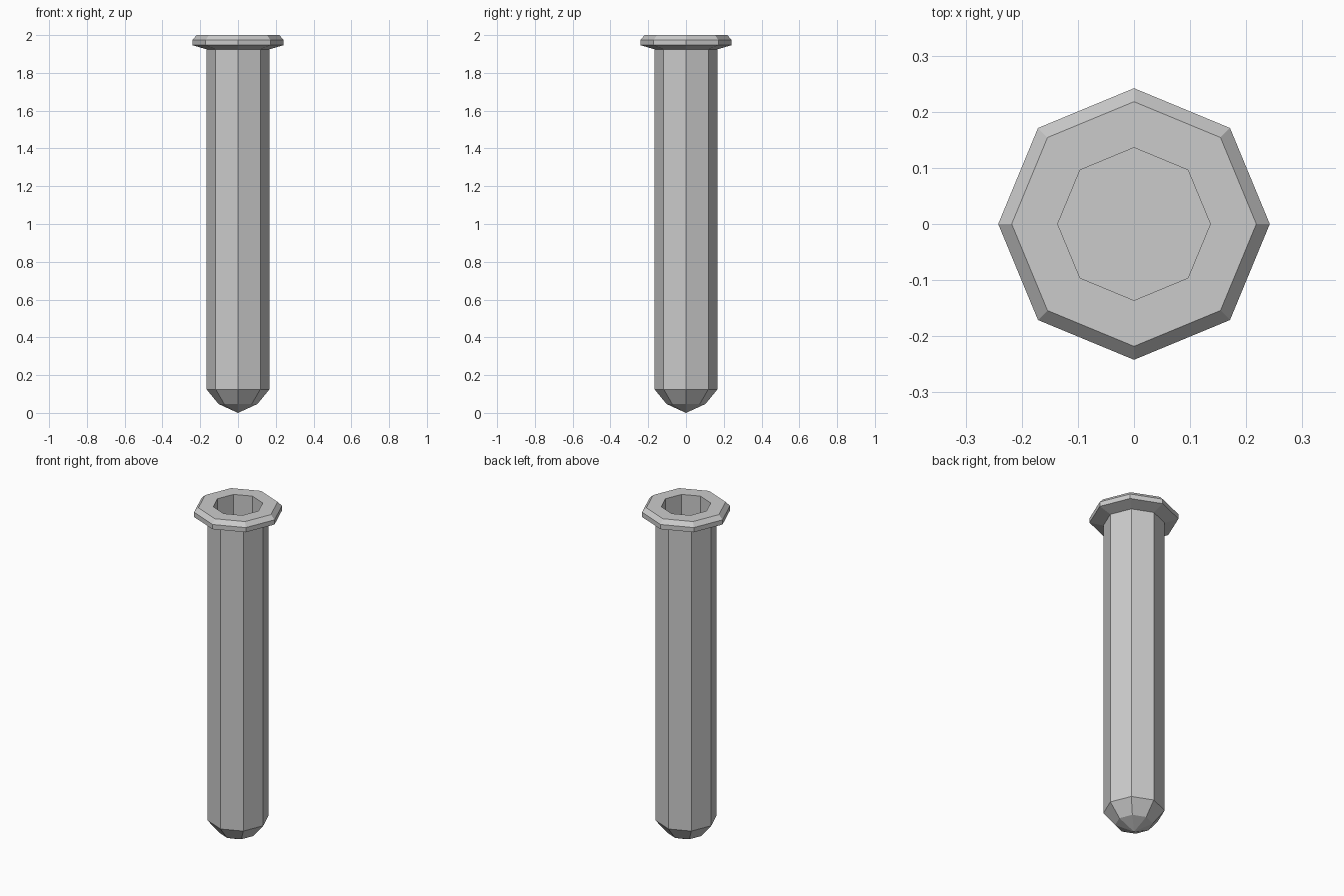
import bpy, bmesh
from math import cos, sin, pi

if "Cube" in bpy.data.objects:
    bpy.data.objects.remove(bpy.data.objects["Cube"])

SIDES = 8

# Wall profile (radius, height): outer tip, shaft, flared rim, bore
profile = [(0.103, 0.047), (0.167, 0.125), (0.167, 1.925), (0.242, 1.947),
           (0.242, 1.975), (0.218, 2.0), (0.136, 2.0), (0.136, 0.125)]

bm = bmesh.new()
rings = [[bm.verts.new((r * cos(2 * pi * i / SIDES), r * sin(2 * pi * i / SIDES), z))
          for i in range(SIDES)] for r, z in profile]
tip = bm.verts.new((0, 0, 0))

for i in range(SIDES):
    j = (i + 1) % SIDES
    # Pointed closed end
    bm.faces.new((tip, rings[0][j], rings[0][i]))
    # Walls and rim
    for a, b in zip(rings, rings[1:]):
        bm.faces.new((a[i], a[j], b[j], b[i]))
# Flat floor of the bore
bm.faces.new(rings[-1])
bmesh.ops.recalc_face_normals(bm, faces=bm.faces)

mesh = bpy.data.meshes.new("test_tube")
bm.to_mesh(mesh)
bm.free()
bpy.context.collection.objects.link(bpy.data.objects.new("test_tube", mesh))
